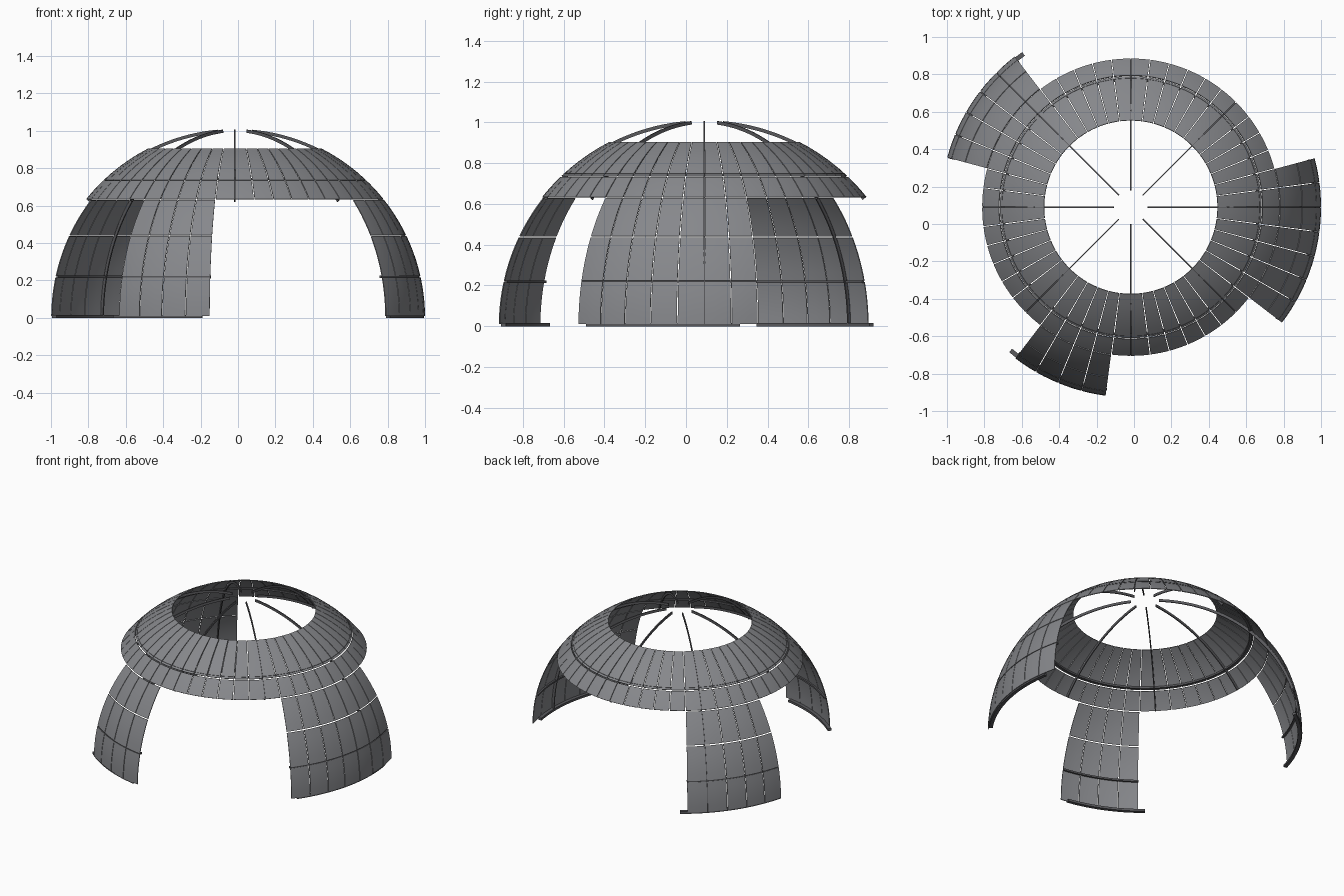
import bpy, bmesh, math
from mathutils import Vector

if "Cube" in bpy.data.objects:
    bpy.data.objects.remove(bpy.data.objects["Cube"])

R = 1.017                       # outer radius of the dome
CENTRE = Vector((-0.017, 0.09, 0))
COL = 7.5                       # angular width of one panel


def material(name, rgb):
    m = bpy.data.materials.new(name)
    m.diffuse_color = (*rgb, 1)
    m.use_nodes = True
    m.node_tree.nodes["Principled BSDF"].inputs["Base Color"].default_value = m.diffuse_color
    return m


PANEL = material("panel grey", (0.24, 0.245, 0.26))
FRAME = material("frame grey", (0.10, 0.10, 0.108))


def sphere_point(r, az, el):
    a, e = math.radians(az), math.radians(el)
    return CENTRE + Vector((r * math.cos(e) * math.cos(a),
                            r * math.cos(e) * math.sin(a), r * math.sin(e)))


def patch(bm, az0, az1, el0, el1, r0, r1, na, ne):
    """Closed curved slab between two radii of the sphere."""
    def grid(r):
        return [[bm.verts.new(sphere_point(r, az0 + (az1 - az0) * i / na,
                                           el0 + (el1 - el0) * j / ne))
                 for j in range(ne + 1)] for i in range(na + 1)]
    a, b = grid(r0), grid(r1)
    for i in range(na):
        for j in range(ne):
            for g in (a, b):
                bm.faces.new((g[i][j], g[i + 1][j], g[i + 1][j + 1], g[i][j + 1]))
    for i in range(na):
        for j in (0, ne):
            bm.faces.new((a[i][j], a[i + 1][j], b[i + 1][j], b[i][j]))
    for j in range(ne):
        for i in (0, na):
            bm.faces.new((a[i][j], a[i][j + 1], b[i][j + 1], b[i][j]))


def hoop(bm, az0, az1, r0, r1, z0, z1):
    """Flat-sided bar bent round the vertical axis."""
    n = max(1, round((az1 - az0) / 2.5))
    rings = []
    for i in range(n + 1):
        a = math.radians(az0 + (az1 - az0) * i / n)
        rings.append([bm.verts.new(CENTRE + Vector((r * math.cos(a), r * math.sin(a), z)))
                      for r, z in ((r0, z0), (r1, z0), (r1, z1), (r0, z1))])
    for p, q in zip(rings, rings[1:]):
        for k in range(4):
            bm.faces.new((p[k], p[(k + 1) % 4], q[(k + 1) % 4], q[k]))
    bm.faces.new(rings[0])
    bm.faces.new(rings[-1])


def finish(bm, name, mat):
    bmesh.ops.recalc_face_normals(bm, faces=bm.faces)
    mesh = bpy.data.meshes.new(name)
    bm.to_mesh(mesh)
    bm.free()
    mesh.materials.append(mat)
    ob = bpy.data.objects.new(name, mesh)
    bpy.context.collection.objects.link(ob)
    bpy.context.view_layer.objects.active = ob
    ob.select_set(True)
    bpy.ops.object.shade_smooth_by_angle(angle=math.radians(30))
    ob.select_set(False)


def panels(name, az0, count, rows):
    """Grid of separate cladding panels with narrow joints."""
    bm = bmesh.new()
    for el0, el1 in rows:
        gap = 0.12 / math.cos(math.radians((el0 + el1) / 2))
        for i in range(count):
            a = az0 + i * COL
            patch(bm, a + gap, a + COL - gap, el0 + 0.2, el1 - 0.2, R - 0.005, R, 3, 5)
    finish(bm, name, PANEL)


LEG_ROWS = [(0.4, 12.5), (12.5, 25.6), (25.6, 38.4)]
RING_ROWS = [(38.4, 46.3), (46.3, 63.0)]

# Upper ring and the three wall sections that carry it
panels("roof_ring_panels", 0, 48, RING_ROWS)
legs = [("right_wall", -37.5, 7, -35, 10),
        ("back_wall", 127.5, 5, 125, 165),
        ("front_wall", 232.5, 4, 230, 260)]
for name, az, count, rail0, rail1 in legs:
    panels(name + "_panels", az, count, LEG_ROWS)
    # Base rail, set slightly off the wall ends
    bm = bmesh.new()
    hoop(bm, rail0, rail1, 0.988, 1.012, 0, 0.016)
    finish(bm, name + "_base_rail", FRAME)
    # Horizontal stiffener behind the lowest joint
    bm = bmesh.new()
    hoop(bm, az, az + count * COL, 0.975, 0.988, 0.213, 0.225)
    finish(bm, name + "_stiffener", FRAME)

# Hoop behind the roof joint
bm = bmesh.new()
hoop(bm, 0, 360, 0.675, 0.69, 0.736, 0.748)
finish(bm, "roof_hoop", FRAME)

# Eight meridian ribs; those behind a wall run to the ground
for k in range(8):
    az = k * 45
    walled = any(a < az < a + n * COL or a < az - 360 < a + n * COL
                 for _, a, n, _, _ in legs)
    bottom = 0.3 if walled else 38.6
    bm = bmesh.new()
    r0, r1 = 0.993, 1.010
    half = 0.0035
    side = Vector((-math.sin(math.radians(az)), math.cos(math.radians(az)), 0)) * half
    steps = 40
    sections = []
    for i in range(steps + 1):
        el = bottom + (84.8 - bottom) * i / steps
        inner, outer = sphere_point(r0, az, el), sphere_point(r1, az, el)
        sections.append([bm.verts.new(p) for p in
                         (inner - side, outer - side, outer + side, inner + side)])
    for p, q in zip(sections, sections[1:]):
        for j in range(4):
            bm.faces.new((p[j], p[(j + 1) % 4], q[(j + 1) % 4], q[j]))
    bm.faces.new(sections[0])
    bm.faces.new(sections[-1])
    finish(bm, f"rib_{k + 1}", FRAME)
